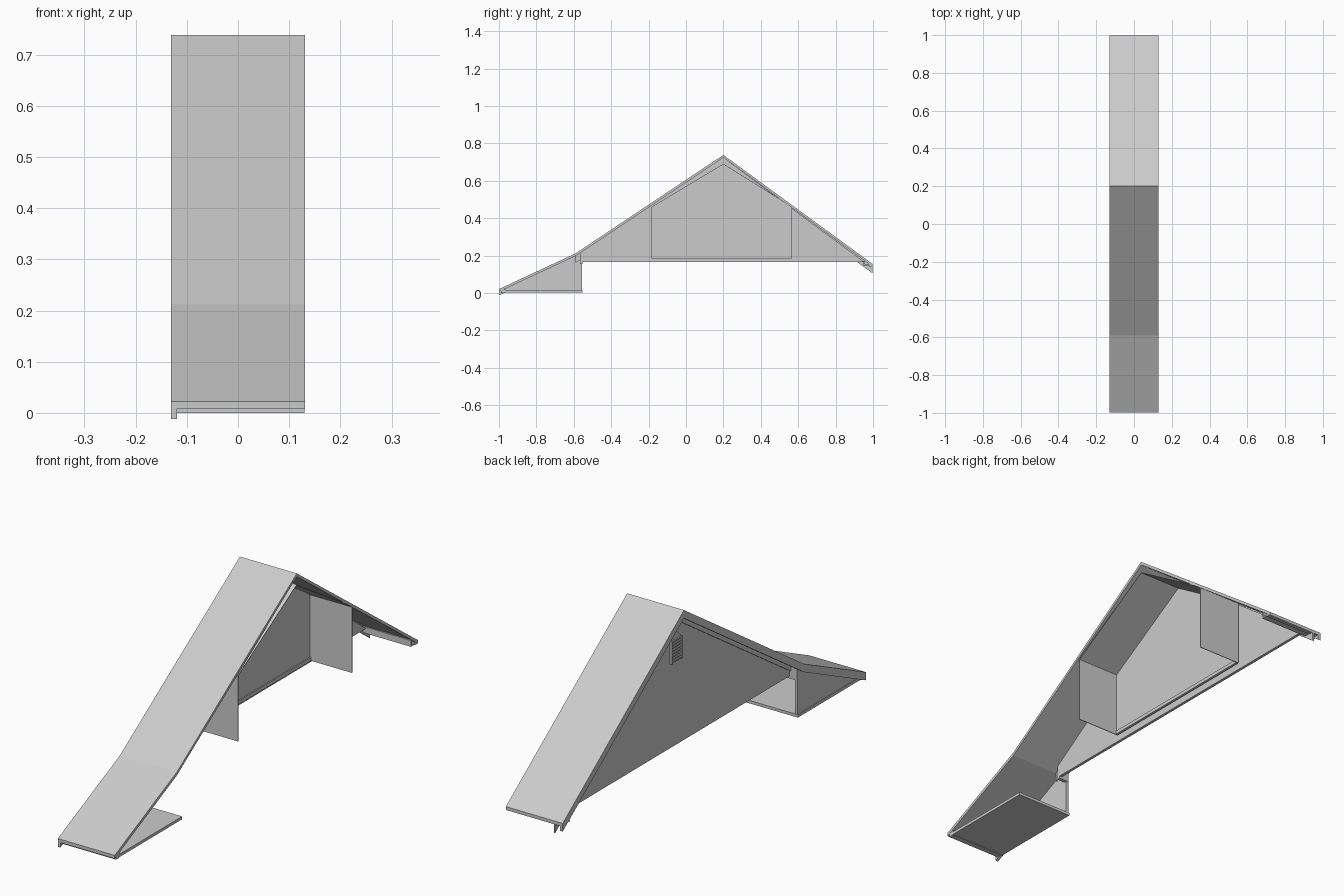
import bpy
import bmesh

cube = bpy.data.objects.get("Cube")
if cube:
    bpy.data.objects.remove(cube, do_unlink=True)

grey = bpy.data.materials.new("plain_grey")
grey.use_nodes = True
colour = (0.6, 0.6, 0.6, 1)
grey.diffuse_color = colour
grey.node_tree.nodes["Principled BSDF"].inputs["Base Color"].default_value = colour


def prism(name, profile, x0, x1):
    """Extrude a closed (y, z) profile along x."""
    bm = bmesh.new()
    face = bm.faces.new([bm.verts.new((x0, y, z)) for y, z in profile])
    side = bmesh.ops.extrude_face_region(bm, geom=[face])
    verts = [v for v in side["geom"] if isinstance(v, bmesh.types.BMVert)]
    bmesh.ops.translate(bm, verts=verts, vec=(x1 - x0, 0, 0))
    bmesh.ops.recalc_face_normals(bm, faces=bm.faces)
    mesh = bpy.data.meshes.new(name)
    bm.to_mesh(mesh)
    bm.free()
    mesh.materials.append(grey)
    obj = bpy.data.objects.new(name, mesh)
    bpy.context.collection.objects.link(obj)
    return obj


def box(name, x0, x1, y0, y1, z0, z1):
    return prism(name, [(y0, z0), (y1, z0), (y1, z1), (y0, z1)], x0, x1)


def band(name, line, top, bottom, x0, x1):
    """Strip following a (y, z) line, between two depths below it."""
    upper = [(y, z - top) for y, z in line]
    lower = [(y, z - bottom) for y, z in reversed(line)]
    return prism(name, upper + lower, x0, x1)


HALF = 0.131
WALL = -0.09      # outer face of the gable wall
ROOM = -0.062     # back of the attic room
roof = [(-0.998, 0.022), (-0.59, 0.212), (0.2, 0.738), (0.998, 0.155)]

# Roof and its trim on the gable side
band("roof", roof, 0, 0.014, -HALF, HALF)
band("rake_board", roof, 0.014, 0.034, -HALF, -HALF + 0.012)
band("frieze_board", roof[1:], 0.014, 0.05, WALL - 0.006, WALL)

# Gable wall
prism("gable_wall", [(-0.555, 0.165), (0.955, 0.165), (0.2, 0.724),
                     (-0.555, 0.222)], WALL, WALL + 0.012)

# Louvred vent: frame, backing and slats
vent = [(0.165, 0.515), (0.235, 0.515), (0.235, 0.61), (0.2, 0.645), (0.165, 0.61)]
prism("vent_panel", vent, WALL - 0.004, WALL)
for i in range(8):
    z = 0.52 + i * 0.012
    box("vent_slat", WALL - 0.009, WALL - 0.004, 0.17, 0.23, z, z + 0.006)
for y in (0.165, 0.231):
    box("vent_frame", WALL - 0.01, WALL - 0.004, y, y + 0.004, 0.515, 0.61)

# Attic room: back panel, end walls, ceiling and skirting
ceiling = [(-0.185, 0.457), (0.2, 0.688), (0.566, 0.46)]
prism("room_back", [(-0.185, 0.185)] + ceiling + [(0.566, 0.185)],
      ROOM - 0.006, ROOM)
band("room_ceiling", ceiling, -0.003, 0, ROOM, HALF - 0.001)
for y in (-0.185, 0.563):
    box("room_end_wall", ROOM, HALF - 0.001, y, y + 0.003, 0.185, 0.46)
box("skirting", ROOM, ROOM + 0.004, -0.182, 0.563, 0.185, 0.2)

# Low front eave: side panel, floor, fascia and corner post
prism("eave_side_panel", [(-0.975, 0.005), (-0.555, 0.005), (-0.555, 0.215),
                          (-0.59, 0.2), (-0.975, 0.02)], -0.125, -0.113)
box("eave_floor", -0.128, HALF - 0.001, -0.98, -0.553, 0.002, 0.014)
box("front_fascia", -0.128, HALF - 0.001, -0.988, -0.965, 0.0, 0.02)
box("corner_post", -0.125, WALL + 0.012, -0.567, -0.553, 0.155, 0.22)

# High back eave
box("back_fascia", -HALF, HALF, 0.978, 0.992, 0.143, 0.158)
box("back_soffit", -HALF, HALF, 0.95, 0.985, 0.146, 0.152)
box("back_trim", WALL, HALF, 0.95, 0.956, 0.146, 0.172)
